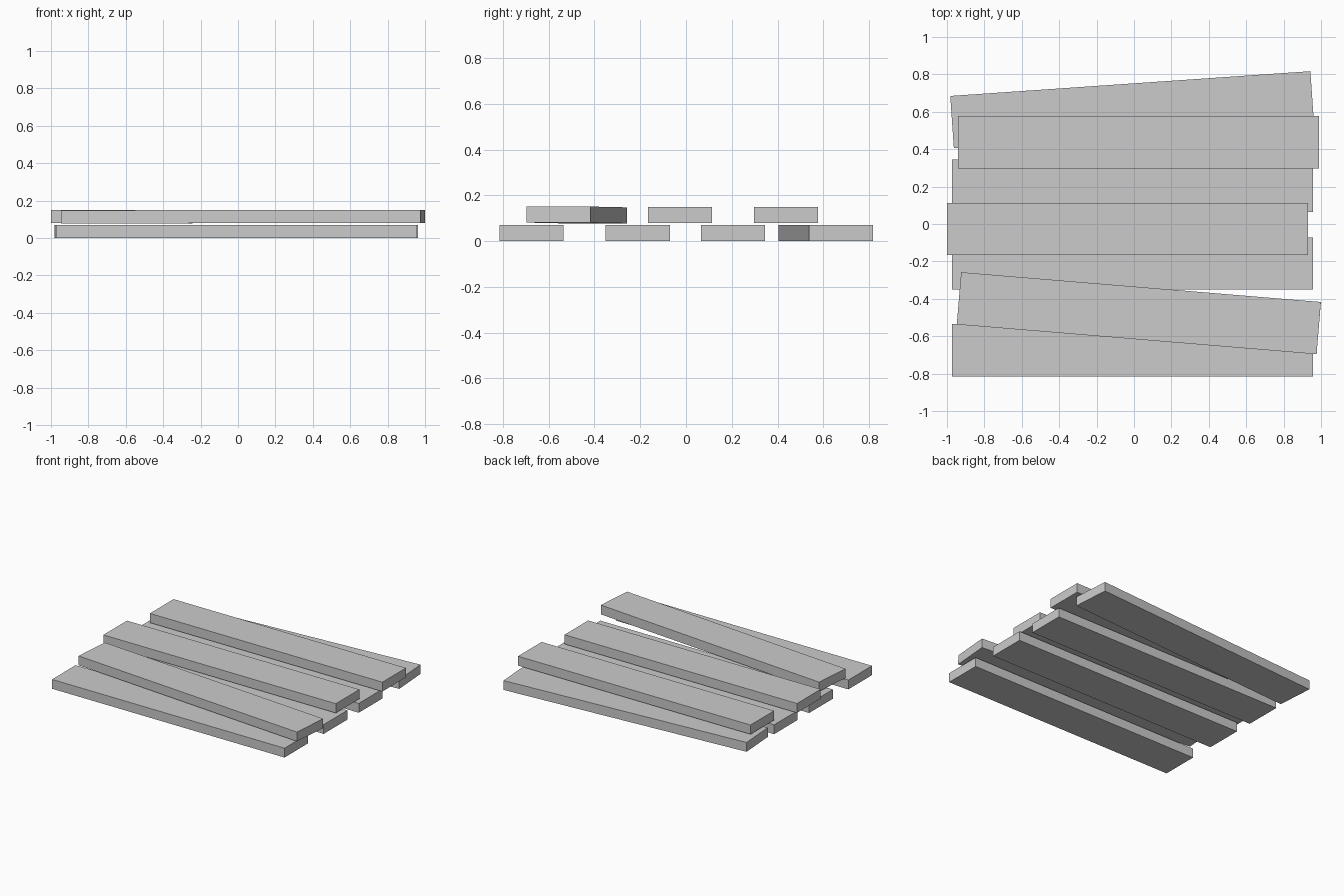
import bpy
from math import radians

cube = bpy.data.objects.get("Cube")
if cube:
    bpy.data.objects.remove(cube, do_unlink=True)

# Plain grey for every board
grey = bpy.data.materials.new("plain_grey")
grey.use_nodes = True
colour = (0.6, 0.6, 0.6, 1)
grey.diffuse_color = colour
grey.node_tree.nodes["Principled BSDF"].inputs["Base Color"].default_value = colour

LENGTH, WIDTH, THICK = 1.93, 0.28, 0.07


def plank(name, x, y, z, turn=0, tilt=0):
    bpy.ops.mesh.primitive_cube_add(size=1, location=(x, y, z))
    board = bpy.context.object
    board.name = name
    board.scale = (LENGTH, WIDTH, THICK)
    board.rotation_euler = (0, radians(tilt), radians(turn))
    board.data.materials.append(grey)


# Lower layer, with the back board turned
LOW = THICK / 2
plank("lower_plank_front", -0.008, -0.675, LOW)
plank("lower_plank_middle_front", -0.008, -0.211, LOW)
plank("lower_plank_middle_back", -0.008, 0.205, LOW)
plank("lower_plank_back", -0.01, 0.611, LOW, turn=3.93)

# Upper layer, with the front board turned and slightly tilted
HIGH = 0.114
plank("upper_plank_front", 0.026, -0.477, HIGH, turn=-4.73, tilt=-0.1)
plank("upper_plank_middle", -0.036, -0.027, HIGH)
plank("upper_plank_back", 0.025, 0.438, HIGH)
